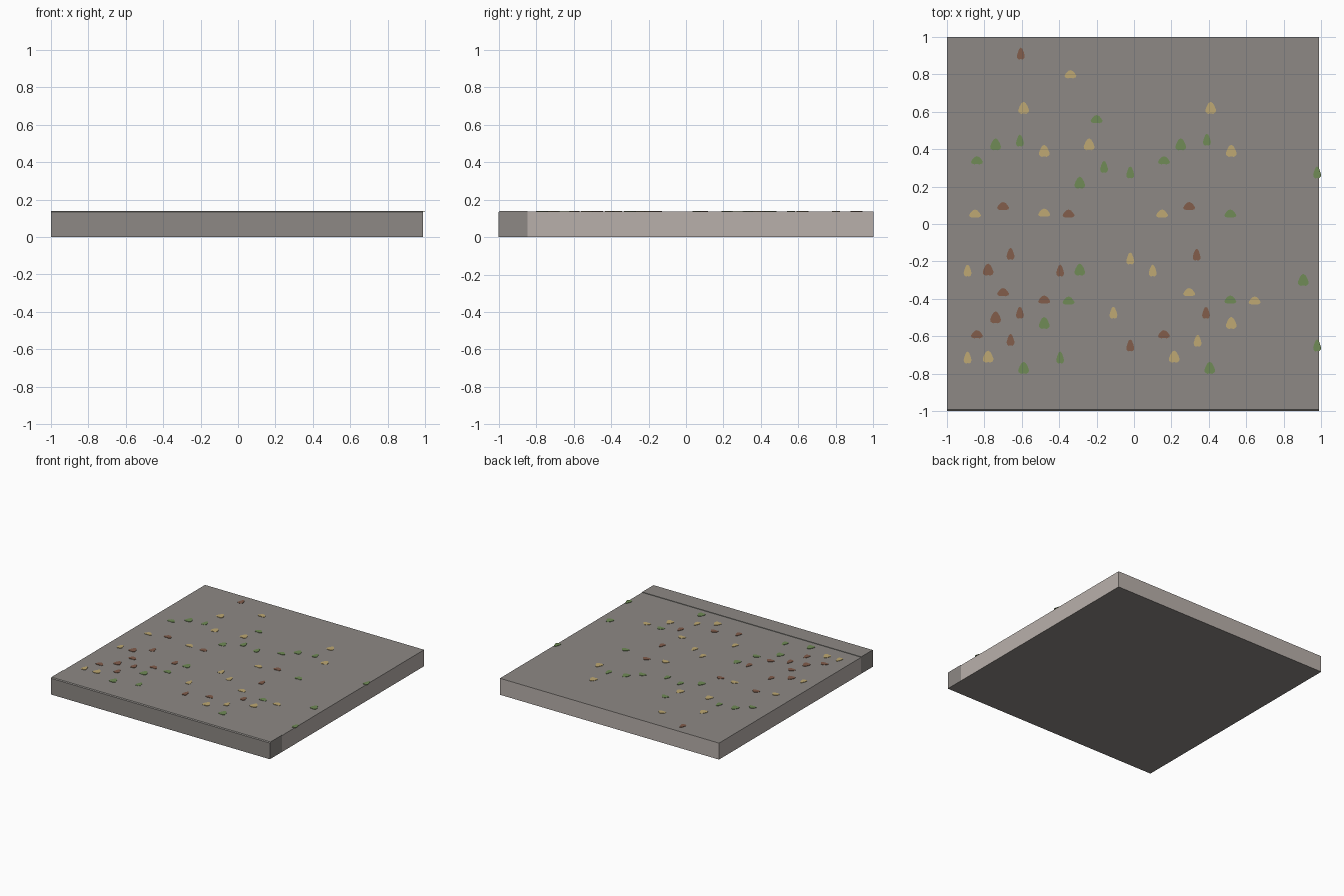
import bpy, bmesh, math

if "Cube" in bpy.data.objects:
    bpy.data.objects.remove(bpy.data.objects["Cube"])


def srgb(h):
    vals = [int(h[i:i + 2], 16) / 255 for i in (0, 2, 4)]
    return [((c + 0.055) / 1.055) ** 2.4 if c > 0.04045 else c / 12.92 for c in vals] + [1]


def material(name, h):
    m = bpy.data.materials.new(name)
    m.diffuse_color = srgb(h)
    m.use_nodes = True
    m.node_tree.nodes["Principled BSDF"].inputs["Base Color"].default_value = m.diffuse_color
    return m


ASPHALT = material("asphalt grey", "8d8985")
EARTH = material("pale foundation", "b9b0ab")
LEAF = {"tan": material("tan leaf", "bfa973"),
        "brown": material("brown leaf", "825d4b"),
        "green": material("green leaf", "708b56")}


def finish(name, bm, mats):
    me = bpy.data.meshes.new(name)
    bmesh.ops.recalc_face_normals(bm, faces=bm.faces)
    bm.to_mesh(me)
    bm.free()
    for m in mats:
        me.materials.append(m)
    ob = bpy.data.objects.new(name, me)
    bpy.context.collection.objects.link(ob)
    return ob


def slab(name, profile, mats):
    """Extrude a (y, z) side profile across the full width."""
    bm = bmesh.new()
    face = bm.faces.new([bm.verts.new((-1, y, z)) for y, z in profile])
    ext = bmesh.ops.extrude_face_region(bm, geom=[face])
    verts = [g for g in ext["geom"] if isinstance(g, bmesh.types.BMVert)]
    bmesh.ops.translate(bm, verts=verts, vec=(X_RIGHT + 1, 0, 0))
    bmesh.ops.recalc_face_normals(bm, faces=bm.faces)
    # upright sides take the second colour when there is one
    for f in bm.faces:
        f.material_index = int(len(mats) > 1 and abs(f.normal.z) < 0.5)
    return finish(name, bm, mats)


X_RIGHT, JOINT = 0.99, -0.845
ROAD_Z, KERB_Z = 0.135, 0.139

# road bed and the slightly higher kerb along the front
slab("road_bed", [(JOINT, 0), (1, 0), (1, ROAD_Z), (JOINT, ROAD_Z)], [ASPHALT, EARTH])
slab("kerb", [(-1, 0), (JOINT, 0), (JOINT, KERB_Z), (-0.992, KERB_Z), (-1, KERB_Z - 0.006)], [ASPHALT])

# fallen leaves: (width, length) of each teardrop, and where each kind lies
SIZE = {"wide": (0.064, 0.045), "round": (0.058, 0.066), "narrow": (0.042, 0.066)}
LEAVES = {
    ("tan", "wide"): [(-.34, .80), (.15, .055), (-.85, .055), (-.48, .06), (.295, -.365), (.645, -.41)],
    ("tan", "round"): [(-.59, .62), (.41, .62), (-.48, .39), (.52, .39), (-.24, .425),
                       (-.78, -.71), (.215, -.71), (.52, -.53)],
    ("tan", "narrow"): [(-.89, -.25), (-.02, -.185), (.10, -.25), (-.11, -.475), (.34, -.625), (-.89, -.715)],
    ("brown", "wide"): [(-.70, .095), (-.35, .055), (.295, .095), (-.70, -.365), (-.48, -.405),
                        (-.84, -.59), (.16, -.59)],
    ("brown", "round"): [(-.78, -.245), (-.74, -.50)],
    ("brown", "narrow"): [(-.605, .91), (-.66, -.16), (.335, -.165), (-.395, -.25), (-.61, -.475),
                          (.385, -.475), (-.66, -.62), (-.02, -.65)],
    ("green", "wide"): [(-.20, .56), (-.84, .34), (.16, .34), (.515, .055), (-.35, -.41), (.515, -.405)],
    ("green", "round"): [(-.74, .425), (.25, .425), (-.29, .22), (-.29, -.245), (.905, -.30),
                         (-.48, -.53), (.405, -.77), (-.59, -.77)],
    ("green", "narrow"): [(-.61, .445), (.39, .45), (-.16, .305), (-.02, .275), (.979, .275),
                          (-.395, -.715), (.979, -.65)],
}
# half outline of a leaf, stem end to tip, in units of half width and half length
HALF = [(.45, -.95), (.9, -.7), (1, -.35), (.75, .25), (.4, .8)]
OUTLINE = [(0, -.85)] + HALF + [(0, 1)] + [(-x, y) for x, y in reversed(HALF)]


def leaf_group(name, spots, size, mat):
    bm = bmesh.new()
    w, l = size[0] / 2, size[1] / 2
    for cx, cy in spots:
        low = [bm.verts.new((cx + x * w, cy + y * l, ROAD_Z)) for x, y in OUTLINE]
        top = [bm.verts.new((v.co.x, v.co.y, ROAD_Z + 0.003)) for v in low]
        bm.faces.new(top)
        bm.faces.new(low[::-1])
        for i in range(len(low)):
            j = (i + 1) % len(low)
            bm.faces.new((low[i], low[j], top[j], top[i]))
    return finish(name, bm, [mat])


for (colour, kind), spots in LEAVES.items():
    leaf_group(f"{colour}_{kind}_leaves", spots, SIZE[kind], LEAF[colour])
